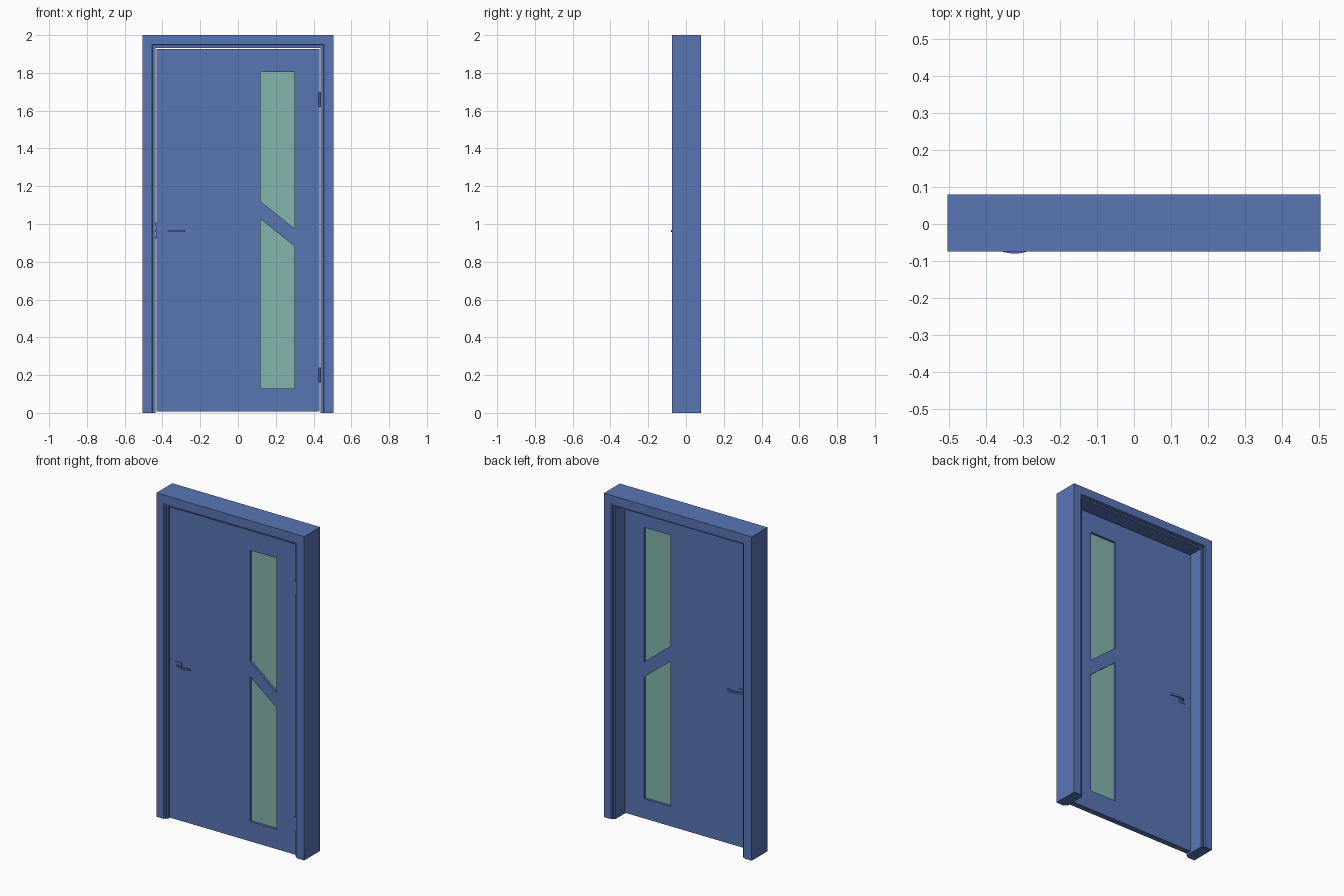
import bpy, bmesh, math
from mathutils import Matrix, Vector

if "Cube" in bpy.data.objects:
    bpy.data.objects.remove(bpy.data.objects["Cube"])


def material(name, rgb):
    m = bpy.data.materials.new(name)
    m.diffuse_color = (*rgb, 1)
    m.use_nodes = True
    m.node_tree.nodes["Principled BSDF"].inputs["Base Color"].default_value = m.diffuse_color
    return m


BLUE = material("blue_paint", (0.10, 0.18, 0.46))
GREEN = material("green_glass", (0.24, 0.46, 0.42))


def finish(name, bm, mat=BLUE):
    bmesh.ops.remove_doubles(bm, verts=bm.verts, dist=1e-5)
    bmesh.ops.recalc_face_normals(bm, faces=bm.faces)
    mesh = bpy.data.meshes.new(name)
    bm.to_mesh(mesh)
    bm.free()
    mesh.materials.clear()
    mesh.materials.append(mat)
    ob = bpy.data.objects.new(name, mesh)
    bpy.context.collection.objects.link(ob)
    return ob


def loft(name, rings, mat=BLUE):
    """Closed sections joined in order and capped at both ends."""
    bm = bmesh.new()
    rows = [[bm.verts.new(p) for p in r] for r in rings]
    n = len(rows[0])
    for a, b in zip(rows, rows[1:]):
        for i in range(n):
            j = (i + 1) % n
            bm.faces.new((a[i], a[j], b[j], b[i]))
    bm.faces.new(rows[0])
    bm.faces.new(rows[-1])
    return finish(name, bm, mat)


def prism(name, outline, y0, y1, mat=BLUE):
    return loft(name, [[(x, y, z) for x, z in outline] for y in (y0, y1)], mat)


def box(name, x0, x1, y0, y1, z0, z1):
    return prism(name, [(x0, z0), (x1, z0), (x1, z1), (x0, z1)], y0, y1)


def cylinder(name, centre, r, length, axis):
    bm = bmesh.new()
    rot = Matrix.Rotation(math.pi / 2, 4, 'X') if axis == 'Y' else Matrix()
    bmesh.ops.create_cone(bm, cap_ends=True, segments=20, radius1=r, radius2=r, depth=length,
                          matrix=Matrix.Translation(Vector(centre)) @ rot)
    ob = finish(name, bm)
    bpy.ops.object.select_all(action='DESELECT')
    ob.select_set(True)
    bpy.context.view_layer.objects.active = ob
    bpy.ops.object.shade_smooth_by_angle(angle=math.radians(40))
    return ob


# Door frame: stepped casing profile (inset, y) mitred around three sides
W, H = 0.505, 2.0
profile = [(0, -.075), (.05, -.075), (.053, -.069), (.06, -.069), (.06, -.062), (.069, -.062),
           (.069, .067), (.06, .067), (.06, .074), (.053, .074), (.05, .08), (0, .08)]
stations = [lambda i: (i - W, 0), lambda i: (i - W, H - i),
            lambda i: (W - i, H - i), lambda i: (W - i, 0)]
loft("door_frame", [[(s(i)[0], y, s(i)[1]) for i, y in profile] for s in stations])

# Door leaf: filled outline with two slanted window openings
F, B = -0.055, -0.02
MID = (F + B) / 2
leaf = [(-.431, .008), (.431, .008), (.431, 1.926), (-.431, 1.926)]
windows = {
    "upper": [(.12, 1.12), (.30, .975), (.30, 1.805), (.12, 1.805)],
    "lower": [(.12, .13), (.30, .13), (.30, .882), (.12, 1.025)],
}
curve = bpy.data.curves.new("leaf_outline", 'CURVE')
curve.dimensions = '2D'
curve.fill_mode = 'BOTH'
curve.extrude = (B - F) / 2
for loop in [leaf, *windows.values()]:
    sp = curve.splines.new('POLY')
    sp.points.add(len(loop) - 1)
    for p, (x, z) in zip(sp.points, loop):
        p.co = (x, z, 0, 1)
    sp.use_cyclic_u = True
    sp.use_smooth = False
tmp = bpy.data.objects.new("leaf_outline", curve)
bpy.context.collection.objects.link(tmp)
bpy.context.view_layer.update()
bm = bmesh.new()
bm.from_mesh(tmp.to_mesh())
tmp.to_mesh_clear()
bpy.data.objects.remove(tmp)
bm.transform(Matrix.Translation((0, MID, 0)) @ Matrix.Rotation(math.pi / 2, 4, 'X'))
finish("door_leaf", bm)

# Glass panes set in the middle of the leaf
for side, outline in windows.items():
    prism(side + "_glass", outline, MID - .004, MID + .004, GREEN)

# Handles on both faces: square rose, neck and bowed lever
for label, s in (("front", 1), ("back", -1)):
    def Y(y):
        return MID + s * (y - MID)
    box(label + "_handle_rose", -.388, -.345, Y(F), Y(F - .004), .943, .985)
    cylinder(label + "_handle_neck", (-.367, Y(-.060), .963), .0065, .012, 'Y')
    rings = []
    for k in range(13):
        x = -.375 + .095 * k / 12
        y = -.080 + 5 * (x + .323) ** 2
        rings.append([(x, Y(y), .957), (x, Y(y + .007), .957),
                      (x, Y(y + .007), .969), (x, Y(y), .969)])
    loft(label + "_handle_lever", rings)

# Latch plate and bolts on the leaf edge
box("latch_plate", -.433, -.429, MID - .010, MID + .010, .92, 1.01)
for k, z in enumerate((.93, .965, 1.0)):
    box(f"latch_bolt_{k + 1}", -.438, -.43, MID - .006, MID + .006, z - .007, z + .007)

# Hinges on the right edge
for label, z in (("lower", .20), ("upper", 1.66)):
    cylinder(label + "_hinge_pin", (.432, -.058, z), .005, .08, 'Z')
    box(label + "_hinge_leaf", .42, .432, F - .002, F + .002, z - .04, z + .04)
